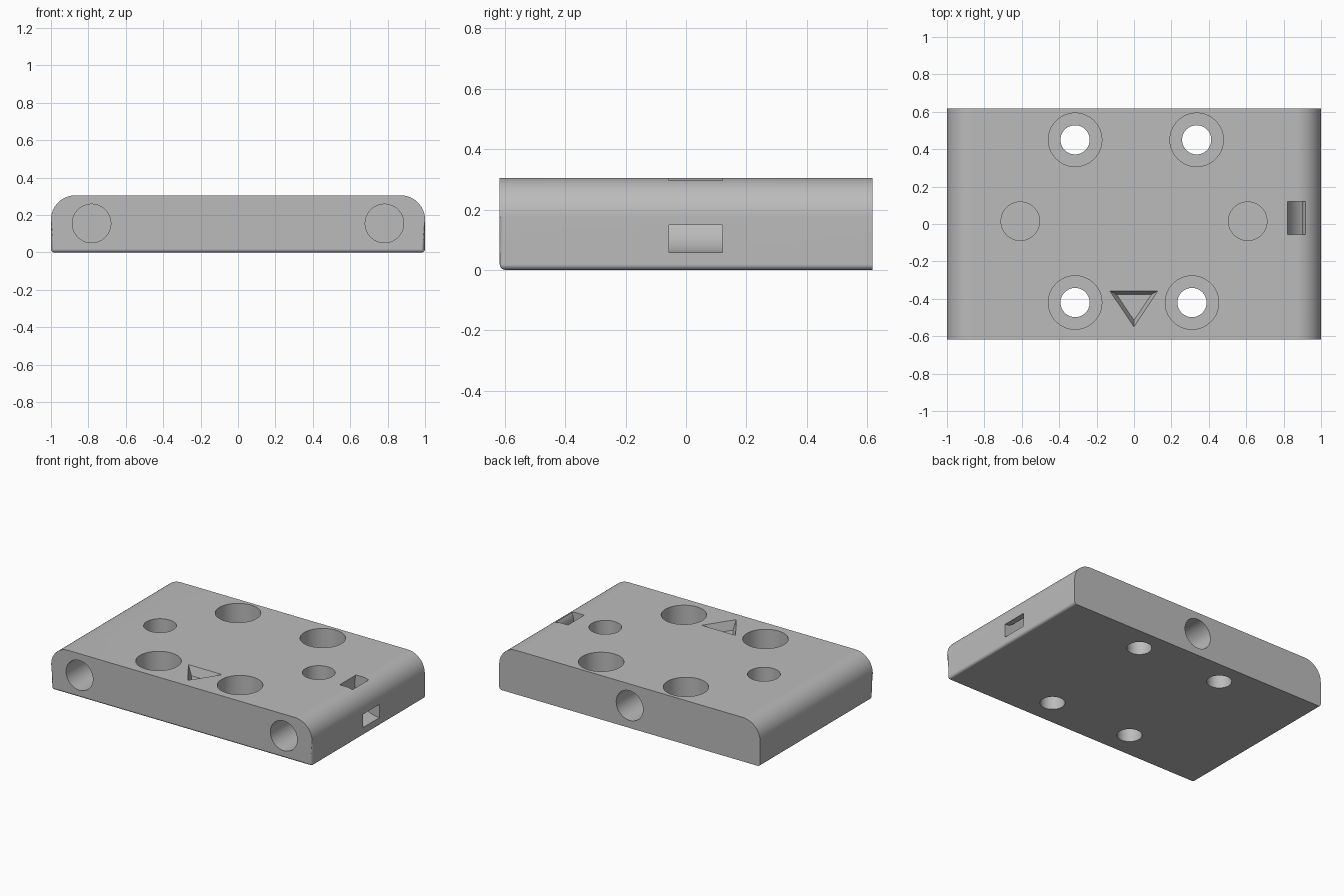
import bpy, bmesh
from math import pi, sin, cos, radians

cube = bpy.data.objects.get("Cube")
if cube:
    bpy.data.objects.remove(cube)

HALF_Y, TOP = 0.617, 0.305
SHOULDER, FILLET = 0.13, 0.018

grey = bpy.data.materials.new("plain grey")
grey.diffuse_color = (0.5, 0.5, 0.5, 1)
grey.use_nodes = True
bsdf = next(n for n in grey.node_tree.nodes if n.type == 'BSDF_PRINCIPLED')
bsdf.inputs["Base Color"].default_value = (0.5, 0.5, 0.5, 1)
bsdf.inputs["Roughness"].default_value = 0.6


def finish(bm, name):
    bmesh.ops.recalc_face_normals(bm, faces=bm.faces)
    mesh = bpy.data.meshes.new(name)
    bm.to_mesh(mesh)
    bm.free()
    mesh.materials.append(grey)
    obj = bpy.data.objects.new(name, mesh)
    bpy.context.collection.objects.link(obj)
    return obj


def loft(bm, first, second):
    """Closed solid between two matching rings of points."""
    a = [bm.verts.new(p) for p in first]
    b = [bm.verts.new(p) for p in second]
    bm.faces.new(a)
    bm.faces.new(b)
    for i in range(len(a)):
        j = (i + 1) % len(a)
        bm.faces.new((a[i], a[j], b[j], b[i]))


def cylinder(name, radius, start, end, axis, centre, sides=64):
    """Round cutter along z or y; centre gives the other two coordinates."""
    def ring(level):
        pts = []
        for i in range(sides):
            t = 2 * pi * i / sides
            u, v = centre[0] + radius * cos(t), centre[1] + radius * sin(t)
            pts.append((u, v, level) if axis == 'z' else (u, level, v))
        return pts
    bm = bmesh.new()
    loft(bm, ring(start), ring(end))
    return finish(bm, name)


# Block: tunnel-shaped profile extruded from front to back
profile = [(-1, 0), (1, 0)]
for side, begin in ((1, 0), (-1, 90)):
    for i in range(17):
        t = radians(begin + 90 * i / 16)
        profile.append((side * (1 - SHOULDER) + SHOULDER * cos(t),
                        TOP - SHOULDER + SHOULDER * sin(t)))
bm = bmesh.new()
loft(bm, [(x, -HALF_Y, z) for x, z in profile],
     [(x, HALF_Y, z) for x, z in profile])


def is_filleted(edge):
    a, b = (v.co for v in edge.verts)
    front = a.y < 0 and b.y < 0
    lower_side = a.z < 0.001 and b.z < 0.001 and abs(a.x - b.x) < 0.001
    return front or lower_side


# Small fillet around the front face and along the lower sides
bmesh.ops.bevel(bm, geom=[e for e in bm.edges if is_filleted(e)],
                offset=FILLET, segments=5, profile=0.5, affect='EDGES')
block = finish(bm, "drilled_block")

cutters = []

# Counterbored screw holes
for x, y in ((-0.315, 0.45), (0.335, 0.45), (-0.315, -0.42), (0.31, -0.42)):
    cutters.append(cylinder("counterbore", 0.143, 0.14, 0.5, 'z', (x, y)))
    cutters.append(cylinder("screw_hole", 0.078, -0.2, 0.2, 'z', (x, y)))

# Blind holes in the top and front, and one in the back
for side in (-1, 1):
    cutters.append(cylinder("top_socket", 0.103, 0.1, 0.5, 'z', (side * 0.608, 0.015)))
    cutters.append(cylinder("front_socket", 0.103, -0.8, -0.32, 'y', (side * 0.783, 0.155)))
cutters.append(cylinder("back_socket", 0.103, 0.32, 0.8, 'y', (0, 0.155)))

# Triangular recess with sloping walls, continued a little above the surface
outer = [(-0.13, -0.357), (0.128, -0.357), (0, -0.55)]
inner = [(-0.093, -0.377), (0.093, -0.377), (0, -0.515)]
depth, rise = 0.06, 0.02
over = [(a + (a - c) * rise / depth, b + (b - d) * rise / depth)
        for (a, b), (c, d) in zip(outer, inner)]
bm = bmesh.new()
loft(bm, [(x, y, TOP - depth) for x, y in inner],
     [(x, y, TOP + rise) for x, y in over])
cutters.append(finish(bm, "triangle_recess"))

# Curved strap passage joining the top to the left side
bm = bmesh.new()
rings = []
for i in range(64):
    t = 2 * pi * i / 64
    rings.append([bm.verts.new((0.998 + r * cos(t), y, 0.245 + r * sin(t)))
                  for r, y in ((0.096, -0.057), (0.188, -0.057),
                               (0.188, 0.121), (0.096, 0.121))])
for i, a in enumerate(rings):
    b = rings[(i + 1) % len(rings)]
    for k in range(4):
        m = (k + 1) % 4
        bm.faces.new((a[k], a[m], b[m], b[k]))
cutters.append(finish(bm, "strap_passage"))

# Cut everything out of the block
bpy.ops.object.select_all(action='DESELECT')
block.select_set(True)
bpy.context.view_layer.objects.active = block
for cutter in cutters:
    cutter.hide_render = True
    mod = block.modifiers.new(cutter.name, 'BOOLEAN')
    mod.operation = 'DIFFERENCE'
    mod.solver = 'EXACT'
    mod.object = cutter
    bpy.ops.object.modifier_apply(modifier=mod.name)
for cutter in cutters:
    bpy.data.objects.remove(cutter)

bpy.ops.object.shade_smooth_by_angle(angle=radians(30))
weighted = block.modifiers.new("even_shading", 'WEIGHTED_NORMAL')
weighted.keep_sharp = True
